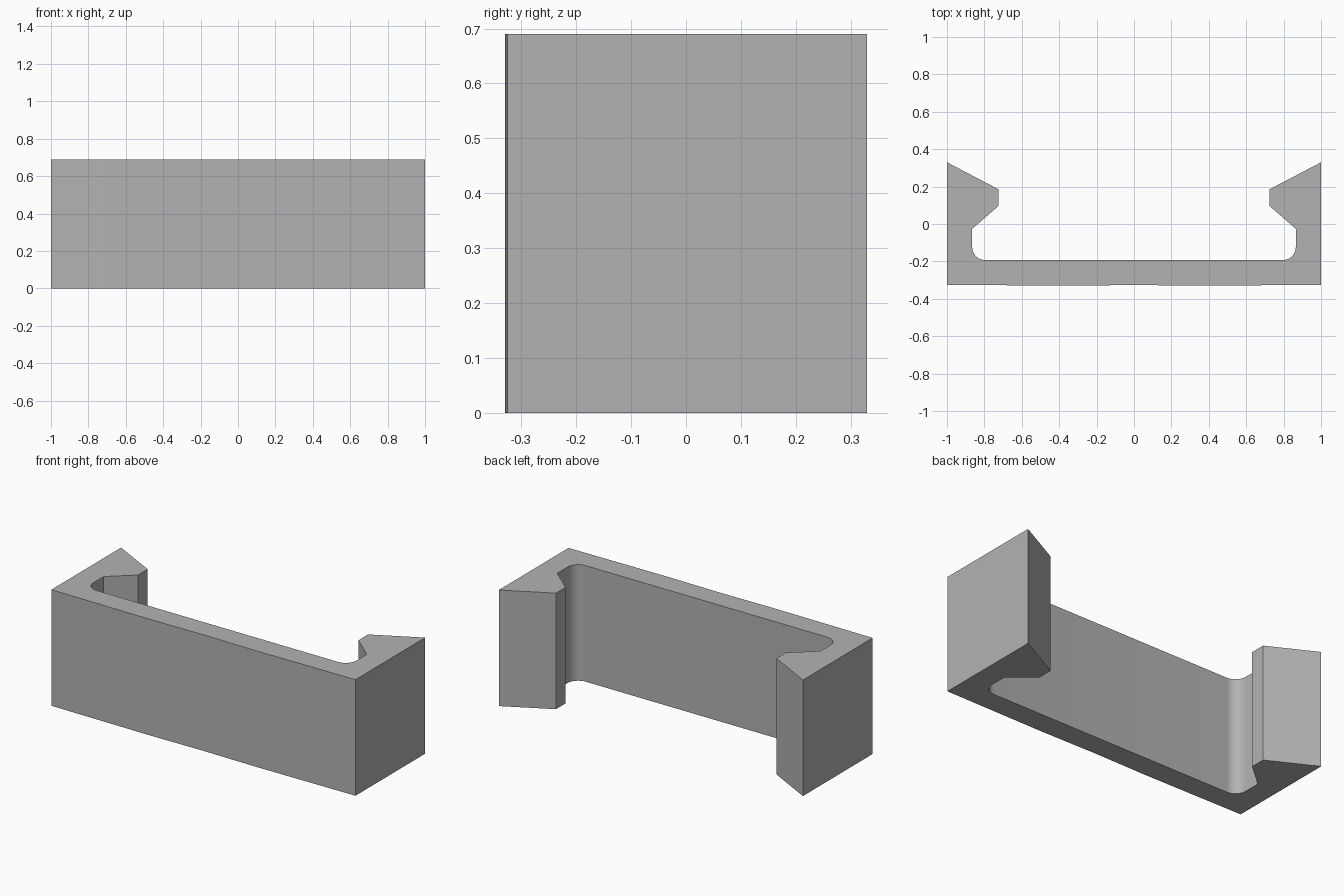
import bpy, bmesh, math

if "Cube" in bpy.data.objects:
    bpy.data.objects.remove(bpy.data.objects["Cube"], do_unlink=True)

HEIGHT = 0.69
RADIUS = 0.07
INNER_X, INNER_Y = 0.865, -0.193

# Plain grey plastic
grey = bpy.data.materials.new("grey")
grey.use_nodes = True
colour = (0.45, 0.45, 0.45, 1)
grey.diffuse_color = colour
grey.node_tree.nodes["Principled BSDF"].inputs["Base Color"].default_value = colour

# Half profile: slightly bowed front, outer wall, hook, rounded inner corner
half = [(0.35, -0.33), (1, -0.325), (1, 0.33), (0.725, 0.186),
        (0.725, 0.096), (INNER_X, -0.026)]
STEPS = 10
for i in range(STEPS + 1):
    a = -math.pi / 2 * i / STEPS
    half.append((INNER_X - RADIUS + RADIUS * math.cos(a),
                 INNER_Y + RADIUS + RADIUS * math.sin(a)))
profile = [(0, -0.326)] + half + [(-x, y) for x, y in reversed(half)]

# Extrude the mirrored profile upward
bm = bmesh.new()
base = bm.faces.new([bm.verts.new((x, y, 0)) for x, y in profile])
result = bmesh.ops.extrude_face_region(bm, geom=[base], use_keep_orig=True)
top = [v for v in result["geom"] if isinstance(v, bmesh.types.BMVert)]
bmesh.ops.translate(bm, verts=top, vec=(0, 0, HEIGHT))
bmesh.ops.recalc_face_normals(bm, faces=bm.faces)

mesh = bpy.data.meshes.new("clip_bracket")
bm.to_mesh(mesh)
bm.free()
mesh.materials.append(grey)
clip = bpy.data.objects.new("clip_bracket", mesh)
bpy.context.collection.objects.link(clip)

# Smooth the inner corners, keep the other edges sharp
bpy.ops.object.select_all(action="DESELECT")
clip.select_set(True)
bpy.context.view_layer.objects.active = clip
bpy.ops.object.shade_smooth_by_angle(angle=math.radians(20))
